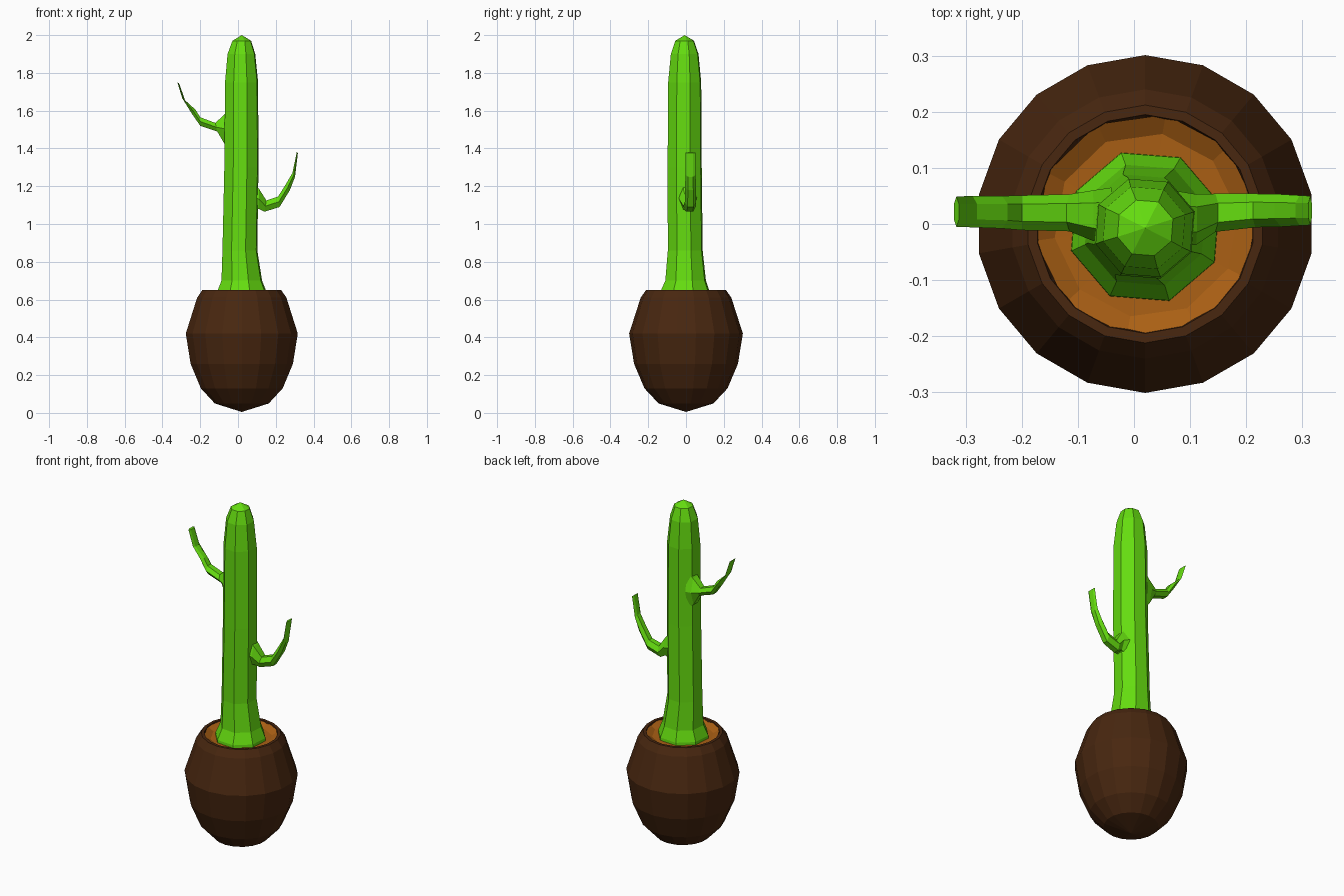
import bpy, bmesh, math


def material(name, rgb):
    m = bpy.data.materials.new(name)
    m.diffuse_color = (*rgb, 1)
    return m


def skin(name, rings, mat):
    """Bridge equal-sized rings of points; a one-point ring closes to a tip."""
    bm = bmesh.new()
    loops = [[bm.verts.new(p) for p in ring] for ring in rings]
    n = max(len(l) for l in loops)
    for a, b in zip(loops, loops[1:]):
        for i in range(n):
            j = (i + 1) % n
            if len(a) == 1:
                bm.faces.new((a[0], b[j], b[i]))
            elif len(b) == 1:
                bm.faces.new((a[i], a[j], b[0]))
            else:
                bm.faces.new((a[i], a[j], b[j], b[i]))
    for end in (loops[0], loops[-1]):
        if len(end) > 1:
            bm.faces.new(end)
    bmesh.ops.recalc_face_normals(bm, faces=bm.faces)
    mesh = bpy.data.meshes.new(name)
    bm.to_mesh(mesh)
    bm.free()
    mesh.materials.append(mat)
    obj = bpy.data.objects.new(name, mesh)
    bpy.context.collection.objects.link(obj)
    return obj


def ring(cx, cy, z, r, n, turn):
    if r == 0:
        return [(cx, cy, z)]
    return [(cx + r * math.cos(math.radians(turn) + 2 * math.pi * i / n),
             cy + r * math.sin(math.radians(turn) + 2 * math.pi * i / n), z)
            for i in range(n)]


green = material("cactus green", (0.13, 0.72, 0.005))
brown = material("pot brown", (0.065, 0.02, 0.005))
orange = material("soil orange", (0.4, 0.115, 0.007))

# Rounded pot with a turned-in lip
pot = [(0.005, 0), (0.05, 0.145), (0.13, 0.22), (0.26, 0.275), (0.42, 0.301),
       (0.61, 0.24), (0.65, 0.212), (0.65, 0.195), (0.6, 0.185), (0.58, 0)]
skin("pot", [ring(0.02, 0, z, r, 18, 10) for z, r in pot], brown)

# Shallow dished soil
soil = [(0.59, 0), (0.6, 0.17), (0.646, 0.2), (0.625, 0.165), (0.62, 0)]
skin("soil", [ring(0.022, -0.002, z, r, 10, 8) for z, r in soil], orange)

# Eight-sided trunk with flared foot and domed top: x, y, z, radius
trunk = [(0.02, -0.005, 0.6, 0.14), (0.02, -0.005, 0.64, 0.138),
         (0.02, -0.002, 0.70, 0.113), (0.01, -0.004, 0.86, 0.097),
         (0.018, -0.007, 1.3, 0.095), (0.019, -0.007, 1.75, 0.092),
         (0.018, -0.007, 1.9, 0.077), (0.02, -0.007, 1.97, 0.052),
         (0.02, -0.007, 2.0, 0)]
skin("trunk", [ring(x, y, z, r, 8, 18) for x, y, z, r in trunk], green)


def arm(name, sections):
    """Hexagonal arm: each section is lower x,z, upper x,z, mid y, half width."""
    rings = []
    for x0, z0, x1, z1, y, w in sections:
        def at(t, dy):
            return (x0 + (x1 - x0) * t, y + dy, z0 + (z1 - z0) * t)
        rings.append([at(0, -w * 0.5), at(0, w * 0.5), at(0.5, w),
                      at(1, w * 0.5), at(1, -w * 0.5), at(0.5, -w)])
    skin(name, rings, green)


# Curved arms tapering to blade-like tips
arm("left_arm", [(-0.04, 1.39, -0.04, 1.62, 0.015, 0.05),
                 (-0.075, 1.43, -0.072, 1.58, 0.015, 0.045),
                 (-0.11, 1.49, -0.12, 1.535, 0.02, 0.033),
                 (-0.2, 1.52, -0.2, 1.565, 0.02, 0.031),
                 (-0.245, 1.585, -0.225, 1.605, 0.021, 0.029),
                 (-0.295, 1.665, -0.28, 1.655, 0.022, 0.028),
                 (-0.321, 1.75, -0.312, 1.745, 0.022, 0.027)])
arm("right_arm", [(0.07, 1.06, 0.07, 1.23, 0.01, 0.05),
                  (0.11, 1.08, 0.112, 1.185, 0.008, 0.045),
                  (0.14, 1.065, 0.15, 1.125, 0.02, 0.034),
                  (0.22, 1.09, 0.212, 1.145, 0.024, 0.03),
                  (0.275, 1.18, 0.25, 1.205, 0.024, 0.029),
                  (0.302, 1.25, 0.288, 1.27, 0.024, 0.027),
                  (0.317, 1.375, 0.311, 1.38, 0.024, 0.026)])
